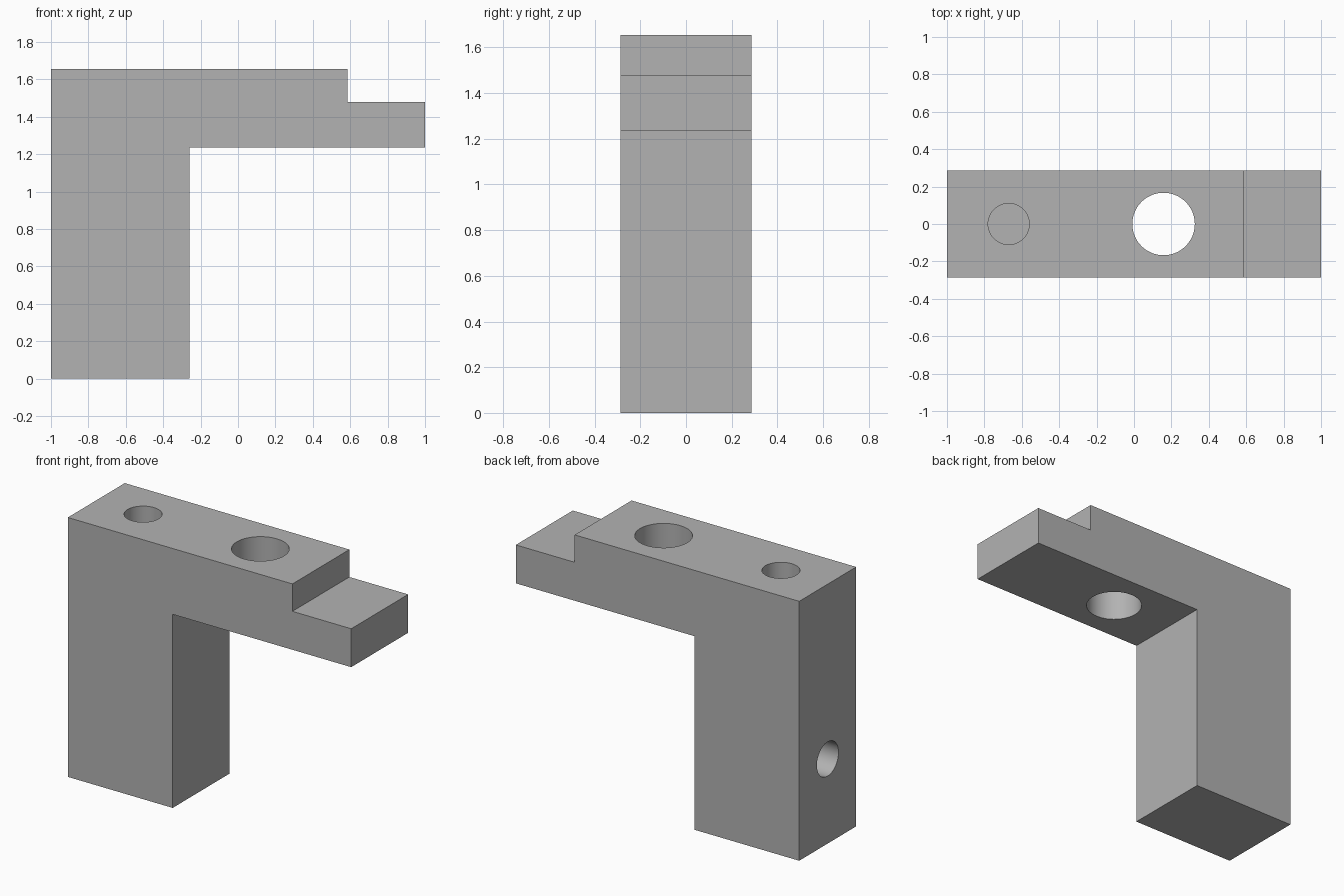
import bpy, bmesh, math

cube = bpy.data.objects.get("Cube")
if cube:
    bpy.data.objects.remove(cube)

HALF_DEPTH = 0.287
TOP = 1.655

grey = bpy.data.materials.new("plain grey")
grey.use_nodes = True
colour = (0.448, 0.448, 0.448, 1)
grey.diffuse_color = colour
grey.node_tree.nodes["Principled BSDF"].inputs["Base Color"].default_value = colour

# Bracket body: side profile with a leg, an arm and a stepped tip, extruded in depth
profile = [(-1, 0), (-0.26, 0), (-0.26, 1.235), (1, 1.235),
           (1, 1.48), (0.585, 1.48), (0.585, TOP), (-1, TOP)]
bm = bmesh.new()
face = bm.faces.new([bm.verts.new((x, -HALF_DEPTH, z)) for x, z in profile])
extruded = bmesh.ops.extrude_face_region(bm, geom=[face])["geom"]
back = [v for v in extruded if isinstance(v, bmesh.types.BMVert)]
bmesh.ops.translate(bm, verts=back, vec=(0, 2 * HALF_DEPTH, 0))
bmesh.ops.recalc_face_normals(bm, faces=bm.faces)
mesh = bpy.data.meshes.new("bracket")
bm.to_mesh(mesh)
bm.free()
mesh.materials.append(grey)
bracket = bpy.data.objects.new("bracket", mesh)
bpy.context.collection.objects.link(bracket)


def drill(name, radius, depth, location, rotation=(0, 0, 0)):
    """Cut a round hole centred on location, reaching depth / 2 each way."""
    bpy.ops.mesh.primitive_cylinder_add(vertices=64, radius=radius, depth=depth,
                                        location=location, rotation=rotation)
    cutter = bpy.context.object
    cutter.name = name
    cutter.hide_render = True
    cutter.data.materials.append(grey)
    bpy.ops.object.select_all(action="DESELECT")
    bracket.select_set(True)
    bpy.context.view_layer.objects.active = bracket
    cut = bracket.modifiers.new(name, "BOOLEAN")
    cut.operation = "DIFFERENCE"
    cut.solver = "EXACT"
    cut.object = cutter
    bpy.ops.object.modifier_apply(modifier=cut.name)
    bpy.data.objects.remove(cutter)


# Through hole in the arm, blind holes in the top and in the end of the leg
drill("arm_hole", 0.167, 1, (0.158, 0, 1.45))
drill("top_hole", 0.11, 1, (-0.67, 0, TOP))
drill("side_hole", 0.109, 0.9, (-1, 0, 0.54), (0, math.pi / 2, 0))

bpy.ops.object.shade_smooth_by_angle(angle=math.radians(30))
